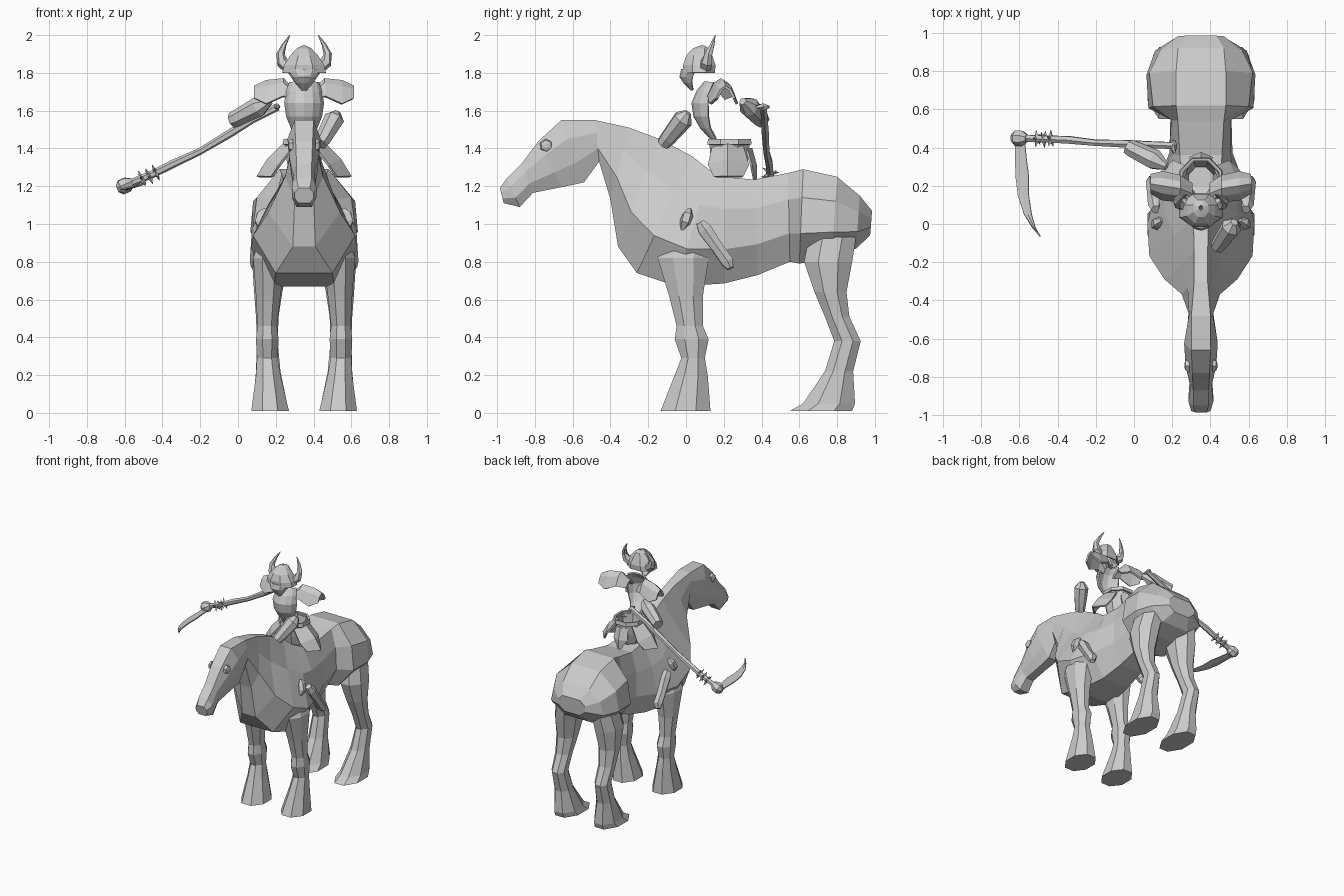
import bpy, bmesh
from math import sin, cos, pi, radians
from mathutils import Vector

CX = 0.35  # centre line of horse and rider


def skin(name, rows, closed=True, caps=True, thick=0, mirror=False, x=CX):
    """Quad skin over rows of points; closed rows are rings, open rows are sheets."""
    bm = bmesh.new()
    vs = [[bm.verts.new(p) for p in r] for r in rows]
    n = len(rows[0])
    for a, b in zip(vs, vs[1:]):
        for i in range(n if closed else n - 1):
            j = (i + 1) % n
            bm.faces.new((a[i], a[j], b[j], b[i]))
    if closed and caps:
        bm.faces.new(vs[0][::-1])
        bm.faces.new(vs[-1])
    bmesh.ops.recalc_face_normals(bm, faces=bm.faces)
    me = bpy.data.meshes.new(name)
    bm.to_mesh(me)
    bm.free()
    ob = bpy.data.objects.new(name, me)
    bpy.context.collection.objects.link(ob)
    ob.location.x = x
    if thick:
        m = ob.modifiers.new("thickness", 'SOLIDIFY')
        m.thickness = thick
        m.offset = 0
    if mirror:
        ob.modifiers.new("mirror", 'MIRROR')
    return ob


def oval(x, y, z, rx, ry, n=8):
    return [(x + rx * cos(2 * pi * (i + .5) / n), y + ry * sin(2 * pi * (i + .5) / n), z)
            for i in range(n)]


def tube(name, pts, radii, n=6, **kw):
    pts = [Vector(p) for p in pts]
    rows = []
    for i, p in enumerate(pts):
        d = (pts[min(i + 1, len(pts) - 1)] - pts[max(i - 1, 0)]).normalized()
        u = d.cross(Vector((0, 1, 0.1))).normalized()
        v = d.cross(u)
        rows.append([p + radii[i] * (u * cos(2 * pi * k / n) + v * sin(2 * pi * k / n))
                     for k in range(n)])
    return skin(name, rows, **kw)


def arc_row(z, w, yf, d, n=6, a=radians(80)):
    """Horizontal bowed row used for the curved plates."""
    angs = [-a + 2 * a * i / n for i in range(n + 1)]
    return [(w * sin(t) / sin(a), yf + d * (1 - cos(t)), z) for t in angs]


# Horse body: slanted sections, top (y,z), bottom (y,z), four half widths downwards
body = [
    (-.985, 1.19, -.965, 1.11, .03, .05, .05, .03),
    (-.95, 1.24, -.88, 1.09, .04, .065, .065, .04),
    (-.87, 1.32, -.81, 1.165, .04, .055, .06, .035),
    (-.78, 1.44, -.66, 1.195, .045, .08, .07, .035),
    (-.66, 1.55, -.54, 1.22, .05, .088, .075, .04),
    (-.48, 1.55, -.46, 1.33, .05, .062, .065, .04),
    (-.30, 1.51, -.40, 1.13, .035, .07, .10, .05),
    (-.14, 1.45, -.36, .88, .035, .09, .19, .06),
    (.03, 1.36, -.26, .74, .04, .14, .27, .15),
    (.12, 1.29, -.05, .67, .06, .19, .28, .16),
    (.20, 1.25, .20, .685, .10, .18, .23, .12),
    (.36, 1.235, .38, .73, .11, .155, .165, .10),
    (.54, 1.27, .55, .80, .12, .155, .16, .08),
    (.62, 1.29, .60, .79, .13, .25, .275, .14),
    (.80, 1.25, .77, .82, .13, .27, .285, .15),
    (.92, 1.15, .90, .87, .12, .21, .24, .12),
    (.985, 1.07, .975, .94, .08, .12, .12, .07)]
rows = []
for ty, tz, by, bz, *w in body:
    side = [(w[k], ty + (by - ty) * f, tz + (bz - tz) * f)
            for k, f in enumerate((0, .3, .68, 1))]
    rows.append(side + [(-x, y, z) for x, y, z in reversed(side)])
skin("horse_body", rows)

# Horse legs: height, y from, y to, x offset, half width
front = [(.01, -.135, .13, .18, .10), (.2, -.06, .115, .19, .065), (.29, -.025, .10, .195, .055),
         (.39, -.06, .12, .195, .06), (.46, -.05, .09, .195, .052), (.62, -.09, .09, .19, .065),
         (.82, -.15, .12, .185, .085), (.96, -.10, .09, .16, .06)]
hind = [(.01, .55, .88, .18, .10), (.05, .62, .895, .18, .09), (.22, .735, .885, .19, .065),
        (.38, .785, .925, .195, .055), (.51, .735, .865, .195, .06), (.64, .68, .85, .19, .075),
        (.80, .625, .88, .18, .095), (.93, .65, .90, .16, .09)]
for name, leg in (("front_legs", front), ("hind_legs", hind)):
    skin(name, [oval(dx, (a + b) / 2, z, w * 1.08, (b - a) / 2 * 1.08) for z, a, b, dx, w in leg],
         mirror=True)

# Horse eyes
tube("horse_eyes", [(.06, -.74, 1.415), (.08, -.74, 1.415), (.086, -.74, 1.415)],
     [.036, .03, .012], mirror=True)

# Helmet shell, face guard and horns
skin("helmet", [oval(0, .07, 1.80, .12, .085), oval(0, .07, 1.84, .11, .088),
                oval(0, .07, 1.89, .075, .07), oval(0, .08, 1.925, .04, .045),
                oval(0, .085, 1.94, .008, .01)], caps=False, thick=.01)
skin("face_guard", [arc_row(1.82, .095, -.02, .09), arc_row(1.78, .065, -.03, .08),
                    arc_row(1.75, .045, -.01, .05), arc_row(1.71, .01, .03, .01)],
     closed=False, thick=.01)
tube("helmet_horns", [(.08, .10, 1.83), (.115, .11, 1.855), (.125, .12, 1.90),
                      (.105, .14, 1.95), (.075, .155, 2.0)],
     [.035, .032, .022, .012, .002], mirror=True)

# Breastplate
skin("breastplate", [arc_row(1.75, .075, .10, .06), arc_row(1.70, .09, .06, .08),
                     arc_row(1.64, .10, .035, .10), arc_row(1.57, .09, .045, .09),
                     arc_row(1.51, .065, .08, .06), arc_row(1.45, .04, .135, .03)],
     closed=False, thick=.012)

# Shoulder plates arched over y: x, crest height, drop, centre y, half depth
pads = [(.05, 1.70, .04, .16, .05), (.11, 1.765, .09, .185, .065),
        (.20, 1.755, .12, .20, .07), (.262, 1.725, .06, .21, .045)]
skin("shoulder_plates",
     [[(dx, yc + h * a, zc - drop * a * a) for a in (-1, -.5, 0, .5, 1)]
      for dx, zc, drop, yc, h in pads], closed=False, thick=.015, mirror=True)

# Waist guard, belt and hip plates
skin("waist_guard", [oval(0, .23, 1.26, .075, .08), oval(0, .23, 1.34, .095, .10),
                     oval(0, .23, 1.43, .105, .11)], caps=False, thick=.012)
skin("belt", [oval(0, .23, 1.42, .115, .12), oval(0, .23, 1.45, .11, .115)],
     caps=False, thick=.015)
skin("hip_plates", [[(.06, .14, 1.40), (.10, .22, 1.43), (.07, .30, 1.41)],
                    [(.13, .12, 1.31), (.19, .22, 1.34), (.14, .33, 1.31)],
                    [(.17, .15, 1.25), (.245, .22, 1.25), (.18, .30, 1.25)]],
     closed=False, thick=.015, mirror=True)
skin("back_flap", [[(-.05, .32, 1.40), (0, .345, 1.40), (.05, .32, 1.40)],
                   [(-.06, .345, 1.31), (0, .37, 1.31), (.06, .345, 1.31)],
                   [(-.01, .36, 1.235), (0, .37, 1.225), (.01, .36, 1.235)]],
     closed=False, thick=.012)

# Forearm guards
tube("left_forearm_guard", [(.435, -.12, 1.425), (.455, -.095, 1.455), (.51, -.015, 1.555), (.525, .01, 1.59)],
     [.038, .044, .055, .02], n=7, x=0)
tube("right_forearm_guard", [(-.03, .405, 1.55), (-.005, .39, 1.56), (.11, .335, 1.62), (.17, .30, 1.65)],
     [.042, .046, .055, .02], n=7, x=0)

# Greaves and knee caps
tube("greaves", [(.235, .075, 1.01), (.235, .10, .97), (.248, .17, .87), (.25, .22, .80), (.262, .235, .765)],
     [.025, .042, .035, .038, .02], n=6, mirror=True)
tube("knee_caps", [(.225, -.02, .97), (.235, -.005, 1.01), (.225, .01, 1.05), (.205, .02, 1.08)],
     [.012, .03, .03, .01], n=5, mirror=True)

# Scythe staff, end guard, knob, spikes and blade
shaft_pts = [(.21, .41, 1.62), (.08, .415, 1.555), (-.05, .42, 1.475), (-.2, .425, 1.385),
             (-.34, .44, 1.32), (-.46, .445, 1.26), (-.6, .45, 1.205)]
tube("scythe_staff", shaft_pts, [.02, .02, .022, .018, .022, .02, .02], x=0)
tube("staff_end_guard", [(.21, .37, 1.62), (.205, .41, 1.62), (.21, .44, 1.62)],
     [.008, .02, .008], n=5, x=0)
tube("scythe_knob", [(-.56, .447, 1.225), (-.585, .448, 1.21), (-.62, .45, 1.195), (-.64, .45, 1.187)],
     [.022, .042, .042, .02], n=7, x=0)
axis = Vector((-.9, .03, -.43)).normalized()
side = Vector((0, 1, 0))
up = axis.cross(side).normalized()
for r in range(3):
    c = Vector((-.435, .444, 1.272)) + axis * .04 * r
    for k in range(5):
        a = 2 * pi * k / 5 + r * .5
        d = side * cos(a) + up * sin(a)
        tube("scythe_spike", [c + d * .01, c + d * .048], [.013, .001], n=4, x=0)
blade = [(.44, -.622, -.572), (.34, -.622, -.562), (.25, -.62, -.55), (.15, -.608, -.55),
         (.05, -.575, -.535), (-.02, -.53, -.515), (-.065, -.49, -.488)]
skin("scythe_blade", [[(x, y, 1.18 + .3 * (x + .6) + (.008 if i == 0 else 0))
                       for i, x in enumerate((a, (a + b) / 2, b))] for y, a, b in blade],
     closed=False, thick=.008, x=0)
